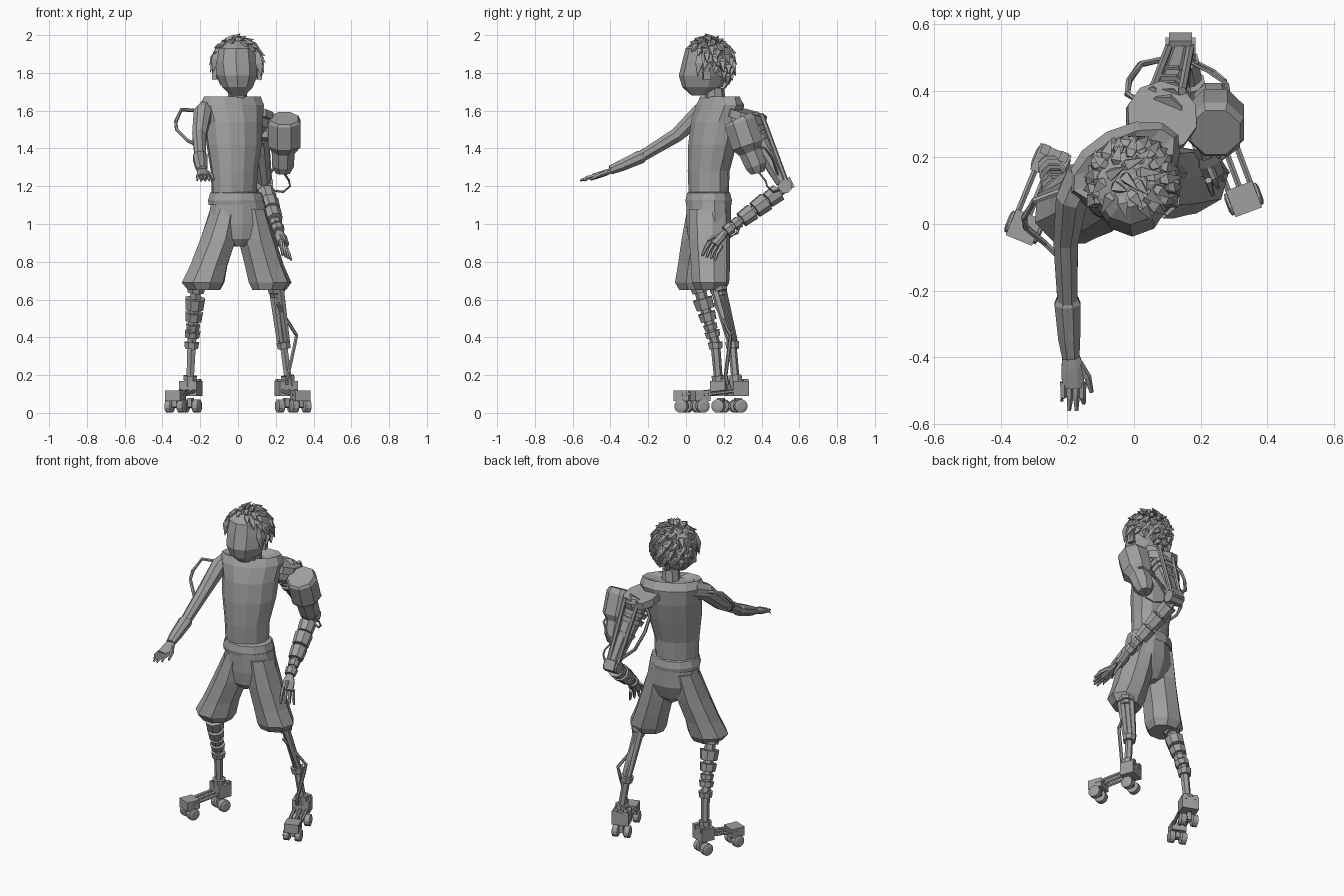
import bpy, bmesh, math, random
from math import sin, cos, pi, radians
from mathutils import Vector, Matrix

if "Cube" in bpy.data.objects:
    bpy.data.objects.remove(bpy.data.objects["Cube"])
random.seed(4)

GREY = (0.35, 0.35, 0.35, 1)
clay = bpy.data.materials.new("plain_grey")
clay.use_nodes = True
clay.diffuse_color = GREY
clay.node_tree.nodes["Principled BSDF"].inputs["Base Color"].default_value = GREY


def finish(name, bm):
    bmesh.ops.recalc_face_normals(bm, faces=bm.faces)
    mesh = bpy.data.meshes.new(name)
    bm.to_mesh(mesh)
    bm.free()
    mesh.materials.append(clay)
    obj = bpy.data.objects.new(name, mesh)
    bpy.context.collection.objects.link(obj)
    return obj


def loft(name, rings):
    bm = bmesh.new()
    loops = [[bm.verts.new(p) for p in ring] for ring in rings]
    n = len(loops[0])
    for a, b in zip(loops, loops[1:]):
        for i in range(n):
            j = (i + 1) % n
            bm.faces.new((a[i], a[j], b[j], b[i]))
    bm.faces.new(loops[0])
    bm.faces.new(loops[-1])
    return finish(name, bm)


def body(name, sections, n=10, turn=0):
    """Stacked ovals: x, y, z, half width, half depth."""
    t = radians(turn)
    rings = []
    for x, y, z, w, d in sections:
        ring = []
        for i in range(n):
            a = 2 * pi * i / n - pi / 2
            u, v = w * cos(a), d * sin(a)
            ring.append((x + u * cos(t) - v * sin(t), y + u * sin(t) + v * cos(t), z))
        rings.append(ring)
    return loft(name, rings)


def tube(name, path, radii, n=6, flat=1.0):
    """Sections square to a path; flat squashes them vertically."""
    pts = [Vector(p) for p in path]
    if not isinstance(radii, (list, tuple)):
        radii = [radii] * len(pts)
    rings = []
    for i, p in enumerate(pts):
        t = (pts[min(i + 1, len(pts) - 1)] - pts[max(i - 1, 0)]).normalized()
        ref = Vector((0, 1, 0)) if abs(t.z) > 0.8 else Vector((0, 0, 1))
        side = t.cross(ref).normalized()
        up = side.cross(t)
        rings.append([p + radii[i] * (side * cos(a) + up * sin(a) * flat)
                      for a in [2 * pi * (k + 0.5) / n for k in range(n)]])
    return loft(name, rings)


def box(name, centre, size, turn=0, tilt=0):
    bm = bmesh.new()
    m = (Matrix.Translation(centre) @ Matrix.Rotation(radians(turn), 4, 'Z')
         @ Matrix.Rotation(radians(tilt), 4, 'X') @ Matrix.Diagonal((*size, 1)))
    bmesh.ops.create_cube(bm, size=1, matrix=m)
    return finish(name, bm)


def segments(name, a, b, spans, n=8):
    """Separate drums along a line: start, end, radius."""
    a, b = Vector(a), Vector(b)
    for i, (s, e, r) in enumerate(spans):
        tube(f"{name}_{i + 1}", [a.lerp(b, s), a.lerp(b, e)], [r, r * 0.9], n)


# Torso in a twisted pose, with neck and belt
body("vest", [(-.02, .12, 1.15, .125, .1), (-.02, .12, 1.28, .13, .105),
              (-.02, .14, 1.42, .155, .12), (-.025, .16, 1.54, .165, .125),
              (-.03, .18, 1.63, .185, .11), (-.03, .18, 1.675, .17, .08),
              (-.02, .17, 1.65, .08, .06)], 12, 28)
body("neck", [(-.01, .16, 1.6, .055, .055), (0, .15, 1.72, .048, .052)], 8)
body("belt", [(-.01, .12, 1.1, .148, .122), (-.01, .12, 1.125, .152, .126),
              (-.01, .12, 1.165, .14, .116), (-.01, .12, 1.17, .12, .1)], 12, 12)

# Baggy shorts
body("shorts_hips", [(0, .12, 1.12, .145, .12), (0, .12, 1.0, .165, .12),
                     (0, .11, .92, .12, .1), (0, .11, .88, .03, .07)], 12, 12)
body("shorts_right_leg", [(-.07, .11, 1.08, .075, .11), (-.105, .085, .92, .1, .115),
                          (-.155, .06, .78, .105, .11), (-.185, .045, .69, .12, .11),
                          (-.18, .045, .65, .09, .085)], 8, 20)
body("shorts_left_leg", [(.07, .125, 1.08, .075, .11), (.1, .125, .92, .1, .11),
                         (.14, .13, .78, .105, .105), (.17, .13, .69, .115, .1),
                         (.165, .13, .65, .09, .08)], 8, 10)

# Head and ears
body("head", [(0, .065, 1.68, .04, .035), (-.002, .085, 1.725, .085, .105),
              (-.005, .09, 1.785, .112, .128), (-.01, .105, 1.86, .118, .125),
              (-.01, .11, 1.93, .105, .112), (-.01, .11, 1.97, .05, .06)], 10)
for s in (-1, 1):
    box("ear", (-.005 + s * .115, .11, 1.8), (.025, .04, .07), s * 15)

# Hair: a cap cut along a tilted line, covered in swept tufts
centre = Vector((-.005, .12, 1.845))
cut = Vector((0, .75, .66)).normalized()
bm = bmesh.new()
bmesh.ops.create_icosphere(bm, subdivisions=2, radius=1,
                           matrix=Matrix.Translation(centre) @ Matrix.Diagonal((.124, .127, .135, 1)))
bmesh.ops.bisect_plane(bm, geom=bm.verts[:] + bm.edges[:] + bm.faces[:],
                       plane_co=centre, plane_no=cut, clear_inner=True)
finish("hair_cap", bm)
TUFTS = 110
for i in range(TUFTS):
    h = 1 - 2 * (i + .5) / TUFTS
    a = i * 2.39996
    d = Vector((cos(a) * math.sqrt(1 - h * h), sin(a) * math.sqrt(1 - h * h), h))
    if d.dot(cut) < -.02:
        continue
    root = centre + Vector((d.x * .117, d.y * .12, d.z * .13))
    sweep = Vector((.45, -.2 + .5 * d.y, -.75)) + Vector([random.uniform(-.3, .3) for _ in range(3)])
    sweep -= d * sweep.dot(d)
    tip = root + d * .024 + sweep.normalized() * random.uniform(.04, .065)
    tube("hair_tuft", [root - sweep * .02, root + d * .008, tip], [.012, .022, .001], 4)
for x, y, z in [(.112, .07, 1.8), (.11, .11, 1.78), (-.122, .07, 1.82)]:
    tube("side_lock", [(x * .9, y, z + .11), (x, y, z + .05), (x * 1.1, y - .01, z - .02)],
         [.012, .028, .001], 4)

# Outstretched right arm with a forearm guard
tube("right_upper_arm", [(-.15, .15, 1.62), (-.185, .08, 1.59), (-.205, -.05, 1.47),
                         (-.2, -.24, 1.355)], [.055, .052, .04, .032], 8)
tube("right_forearm_guard", [(-.2, -.22, 1.36), (-.2, -.24, 1.355), (-.195, -.34, 1.31),
                             (-.19, -.4, 1.285)], [.034, .042, .036, .028], 8, .9)
tube("right_palm", [(-.19, -.39, 1.285), (-.185, -.43, 1.27), (-.183, -.49, 1.25)],
     [.026, .036, .036], 8, .5)
for i in range(4):
    x, reach = -.212 + .019 * i, (.53, .56, .56, .54)[i]
    tube("right_finger", [(x, -.475, 1.255), (x, -.52, 1.245), (x - .005 + .003 * i, -reach, 1.23)],
         [.012, .011, .006], 5)
tube("right_thumb", [(-.165, -.42, 1.272), (-.14, -.46, 1.258), (-.128, -.505, 1.235)],
     [.013, .012, .007], 5)
tube("right_arm_tube", [(-.19, .11, 1.6), (-.3, .07, 1.605), (-.33, .02, 1.54), (-.325, -.01, 1.5),
                        (-.265, -.06, 1.44), (-.215, -.11, 1.42)], .01, 6)

# Mechanical left arm: shoulder disc, pod, rods and drums
tube("shoulder_disc", [(.08, .315, 1.555), (.085, .325, 1.595)], [.11, .108], 10)
tube("shoulder_joint", [(.05, .24, 1.56), (.12, .32, 1.53)], .06, 8)
tube("arm_core", [(.09, .33, 1.57), (.115, .4, 1.42), (.14, .51, 1.22)], [.06, .055, .035], 8)
segments("arm_collar", (.09, .33, 1.56), (.14, .52, 1.2),
         [(.05, .13, .08), (.17, .24, .077), (.28, .35, .073), (.5, .56, .055)])
for dx in (-.045, .045):
    tube("arm_rod", [(.1 + dx, .4, 1.58), (.14 + dx * .7, .54, 1.2)], .013, 6)
tube("arm_pod", [(.245, .275, 1.56), (.245, .285, 1.54), (.245, .325, 1.42), (.24, .34, 1.385),
                 (.238, .37, 1.31), (.237, .38, 1.27)], [.08, .092, .092, .066, .062, .04], 8)
tube("pod_mount", [(.1, .33, 1.48), (.22, .31, 1.47)], .035, 6)
tube("pod_hose", [(.237, .38, 1.28), (.27, .42, 1.23), (.275, .43, 1.2), (.24, .46, 1.17),
                  (.16, .5, 1.18)], .006, 6)
tube("inner_hose", [(.03, .36, 1.55), (-.02, .39, 1.5), (-.015, .43, 1.42), (.02, .48, 1.32),
                    (.11, .5, 1.24)], .01, 6)
tube("back_hose", [(.16, .49, 1.25), (.22, .46, 1.34), (.28, .42, 1.4), (.29, .36, 1.42)], .006, 6)
tube("elbow_joint", [(.095, .525, 1.2), (.185, .525, 1.2)], .038, 8)
box("elbow_block", (.14, .535, 1.21), (.07, .06, .06), 0, 25)
elbow, wrist = (.14, .52, 1.19), (.215, .21, .96)
tube("forearm_core", [elbow, wrist], [.026, .022], 6)
segments("forearm_drum", elbow, wrist,
         [(.1, .28, .05), (.31, .5, .053), (.54, .73, .048), (.77, .86, .034), (.9, 1, .036)])
tube("wrist_hose", [(.19, .3, 1.04), (.2, .27, .95), (.215, .23, .93)], .008, 5)
tube("left_palm", [wrist, (.225, .185, .93), (.24, .15, .89)], [.022, .036, .034], 8, .6)
for i in range(4):
    o = (i - 1.5) * .019
    tube("left_finger", [(.238 + o * .5, .16 + o, .9 - o * .5), (.25 + o * .7, .135 + o, .86 - o * .6),
                         (.26 + o * .8, .12 + o * 1.2, .82 - o * .4)], [.012, .01, .006], 5)
tube("left_thumb", [(.225, .175, .935), (.24, .14, .93), (.25, .115, .91)], [.012, .011, .006], 5)

# Right leg: stacked drums on a thin shin
knee, shin, ankle = (-.22, .065, .68), (-.245, .155, .37), (-.255, .175, .14)
tube("right_leg_core", [knee, shin, ankle], [.032, .026, .022], 6)
segments("right_leg_drum", knee, shin,
         [(.0, .13, .052), (.24, .42, .056), (.48, .62, .05), (.68, .77, .04), (.8, .9, .044)])
segments("right_shin_collar", shin, ankle, [(-.02, .13, .042), (.75, 1, .038)])

# Left leg: twin struts and a hose
knee, shin, ankle = (.2, .165, .68), (.24, .245, .37), (.27, .265, .14)
for o in (-.02, .02):
    tube("left_leg_strut", [(knee[0] + o, knee[1] - o, .68), (shin[0] + o, shin[1] - o * .6, .38)],
         [.024, .017], 6)
segments("left_leg_collar", knee, shin, [(0, .12, .052), (.14, .2, .04)])
tube("left_leg_core", [knee, shin, ankle], [.024, .022, .022], 6)
segments("left_shin_collar", shin, ankle, [(-.02, .13, .04), (.75, 1, .038)])
tube("left_leg_hose", [(.21, .15, .58), (.235, .18, .53), (.31, .235, .41), (.3, .23, .36),
                       (.265, .21, .2), (.26, .22, .15)], .01, 6)


# Roller skates: heel and toe trucks joined by rods
def truck(name, x, y, z, width, height, turn):
    box(f"{name}_block", (x, y, z), (width, .085, height), turn)
    t = radians(turn)
    axle = Vector((cos(t), sin(t), 0))
    hub = Vector((x, y, .036))
    tube(f"{name}_axle", [hub - axle * .05, hub + axle * .05], .01, 6)
    box(f"{name}_hanger", (x, y, .055), (.025, .035, .05), turn)
    for s in (-1, 1):
        tube(f"{name}_wheel", [hub + axle * s * o for o in (.015, .02, .05, .055)],
             [.028, .036, .036, .02], 12)


def skate(name, toe, heel):
    toe, heel = Vector(toe), Vector(heel)
    d = (heel - toe).normalized()
    side = Vector((d.y, -d.x, 0))
    turn = math.degrees(math.atan2(side.y, side.x))
    truck(f"{name}_toe", toe.x, toe.y, .09, .085, .055, turn)
    truck(f"{name}_heel", heel.x, heel.y, .13, .1, .08, turn)
    for o in (-.035, 0, .035):
        a, b = toe + side * o, heel + side * o
        tube(f"{name}_rod", [(a.x, a.y, .095), (b.x, b.y, .12)], .01, 6)
    for o in (-.03, .03):
        p = heel + side * o + d * .03
        box(f"{name}_lug", (p.x, p.y, .165), (.025, .03, .03), turn)
    tube(f"{name}_ankle_pin", [(heel.x, heel.y, .16), (heel.x, heel.y - .03, .32)], [.012, .006], 5)


skate("right_skate", (-.33, -.01, 0), (-.25, .185, 0))
skate("left_skate", (.33, .075, 0), (.255, .275, 0))
